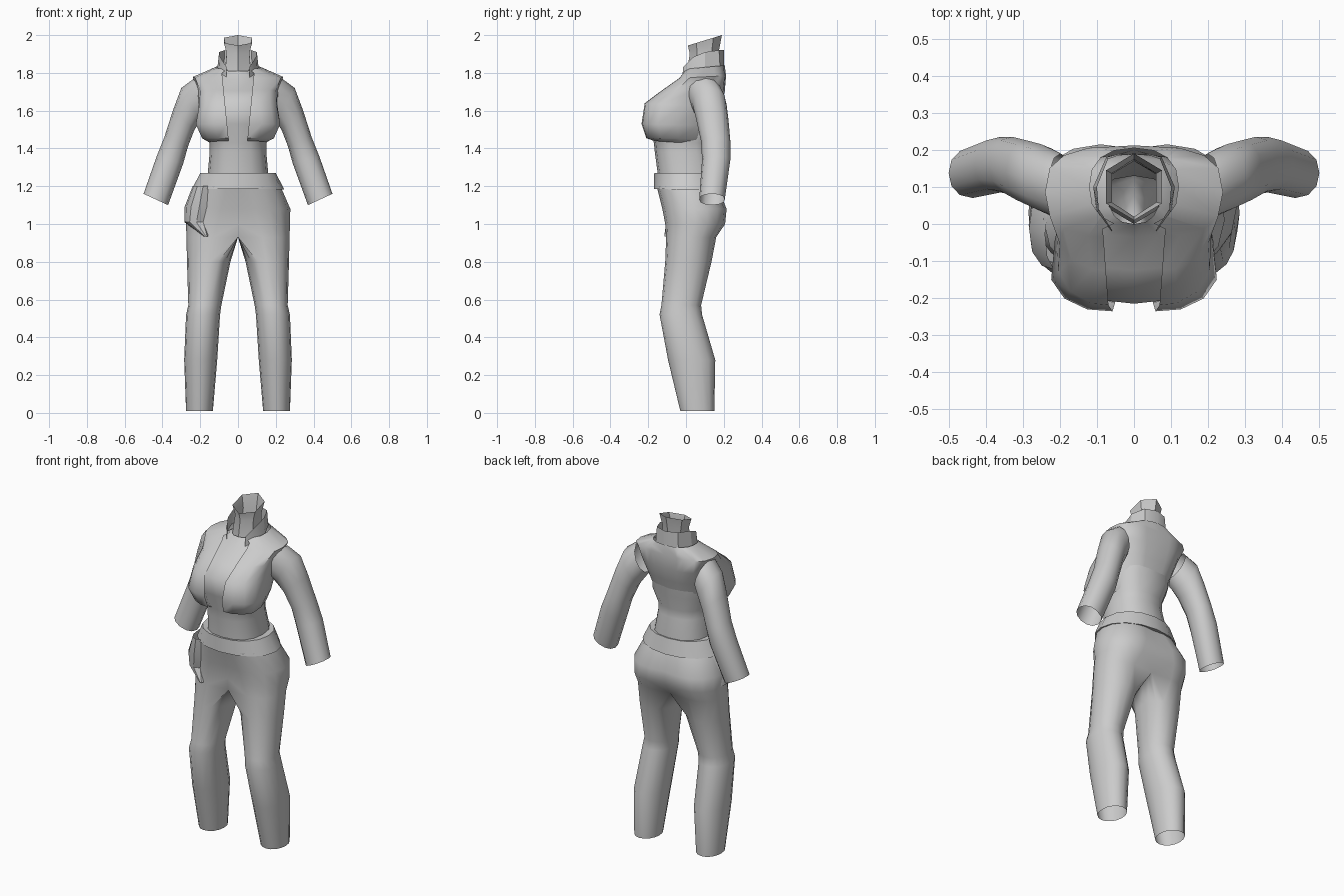
import bpy, bmesh, math
from mathutils import Vector

old = bpy.data.objects.get("Cube")
if old:
    bpy.data.objects.remove(old, do_unlink=True)

# One grey cloth material
GREY = (0.6, 0.6, 0.6, 1)
cloth = bpy.data.materials.new("grey_cloth")
cloth.use_nodes = True
cloth.diffuse_color = GREY
cloth.node_tree.nodes["Principled BSDF"].inputs["Base Color"].default_value = GREY


def power(value, p):
    return math.copysign(abs(value) ** (2 / p), value)


def section(center, u, v, p=2.2, inner=1, pin=None, n=16, taper=0):
    """Rounded ring; the -u half has its own width and squareness, taper narrows the +v end."""
    ring = []
    for i in range(n):
        a = 2 * math.pi * i / n
        c, s = math.cos(a), math.sin(a)
        if abs(c) < 1e-6:
            c = 0
        side = inner * power(c, pin or p) if c < 0 else power(c, p)
        side *= 1 - taper * max(0, s + .3)
        ring.append(Vector(center) + Vector(u) * side + Vector(v) * power(s, p))
    return ring


def hoop(hw, yf, yb, zf, zb, p=2.4, taper=0):
    """Ring about the body axis, tilted from front height to back height."""
    return section((0, (yf + yb) / 2, (zf + zb) / 2), (hw, 0, 0),
                   (0, (yb - yf) / 2, (zb - zf) / 2), p, taper=taper)


def loft(name, rings, closed=True, mirror=False, trim=None, angle=40):
    bm = bmesh.new()
    rows = [[bm.verts.new(co) for co in ring] for ring in rings]
    n = len(rows[0])
    for low, high in zip(rows, rows[1:]):
        for i in range(n if closed else n - 1):
            j = (i + 1) % n
            bm.faces.new((low[i], low[j], high[j], high[i]))
    bmesh.ops.recalc_face_normals(bm, faces=bm.faces)
    if trim:
        trim(bm)
    mesh = bpy.data.meshes.new(name)
    bm.to_mesh(mesh)
    bm.free()
    mesh.materials.append(cloth)
    ob = bpy.data.objects.new(name, mesh)
    bpy.context.collection.objects.link(ob)
    if mirror:
        ob.modifiers.new("Mirror", "MIRROR")
    bpy.ops.object.select_all(action="DESELECT")
    ob.select_set(True)
    bpy.context.view_layer.objects.active = ob
    bpy.ops.object.shade_smooth_by_angle(angle=math.radians(angle))


# Inner bodysuit
loft("bodysuit", [hoop(*r) for r in (
    (.165, -.15, .16, 1.2, 1.2),
    (.16, -.15, .165, 1.27, 1.27),
    (.15, -.165, .14, 1.38, 1.38),
    (.15, -.17, .14, 1.43, 1.43),
    (.17, -.2, .162, 1.53, 1.52, 3),
    (.17, -.215, .17, 1.64, 1.62, 3),
    (.16, -.125, .19, 1.705, 1.7, 3),
    (.15, -.035, .18, 1.765, 1.77),
    (.07, 0, .17, 1.81, 1.82))], angle=65)


# Open sleeveless jacket, split by a tapering strip at the front
def open_front(bm):
    for side in (-1, 1):
        bmesh.ops.bisect_plane(bm, geom=bm.verts[:] + bm.edges[:] + bm.faces[:],
                               plane_co=(side * .05, 0, 1.45), plane_no=(side, 0, -.1))
    strip = []
    for f in bm.faces:
        m = f.calc_center_median()
        if m.y < 0 and abs(m.x) < .05 + .1 * (m.z - 1.45):
            strip.append(f)
    bmesh.ops.delete(bm, geom=strip, context="FACES")


loft("jacket", [hoop(*r) for r in (
    (.16, -.175, .13, 1.44, 1.42, 2.6, .25),
    (.2, -.215, .135, 1.455, 1.45, 3, .3),
    (.235, -.24, .15, 1.53, 1.52, 3.1, .3),
    (.215, -.225, .185, 1.64, 1.62, 3, .1),
    (.212, -.13, .205, 1.71, 1.7, 3),
    (.24, -.04, .212, 1.772, 1.785, 2.9),
    (.12, -.005, .205, 1.82, 1.84, 2.4))], trim=open_front, angle=50)

# Belt with turned-in edges
loft("belt", [hoop(*r) for r in (
    (.2, -.14, .16, 1.2, 1.19, 2.1),
    (.245, -.17, .195, 1.185, 1.18, 2.1),
    (.2, -.168, .175, 1.27, 1.27, 2.2),
    (.15, -.14, .15, 1.265, 1.265))], angle=30)

# Trousers: one half is lofted and mirrored, open along the middle above the crotch
LEG = (  # middle x, outer reach, inner reach, front, back, height, inner squareness
    (.06, .165, .06, -.155, .165, 1.2, 60),
    (.09, .187, .09, -.125, .215, 1.08, 60),
    (.11, .165, .11, -.11, .207, 1, 40),
    (.13, .143, .13, -.105, .16, .93, 8),
    (.15, .12, .11, -.11, .135, .8, 2.2),
    (.18, .083, .092, -.13, .08, .57, 2),
    (.185, .09, .09, -.14, .085, .52, 2),
    (.2, .085, .09, -.095, .155, .28, 2),
    (.205, .07, .072, -.03, .15, .01, 2))


def open_middle(bm):
    for v in bm.verts:
        if v.co.z > .92 and v.co.x < .03:
            v.co.x = 0
    wall = [f for f in bm.faces if all(v.co.x < .001 for v in f.verts)]
    bmesh.ops.delete(bm, geom=wall, context="FACES")


loft("trousers", [section((x, (f + b) / 2, z), (ro, 0, 0), (0, (b - f) / 2, 0),
                          2.1, ri / ro, pin)
                  for x, ro, ri, f, b, z, pin in LEG],
     mirror=True, trim=open_middle, angle=60)

# Sleeves, each ring spanning from an outer to an inner point
SLEEVE = (  # outer x, outer z, inner x, inner z, front, back
    (.23, 1.772, .165, 1.6, .01, .19),
    (.3, 1.72, .2, 1.545, .035, .215),
    (.345, 1.6, .23, 1.5, .055, .225),
    (.39, 1.46, .265, 1.41, .08, .235),
    (.43, 1.36, .29, 1.32, .085, .235),
    (.5, 1.16, .37, 1.1, .07, .205))
loft("sleeves", [section(((xo + xi) / 2, (f + b) / 2, (zo + zi) / 2),
                         ((xo - xi) / 2, 0, (zo - zi) / 2), (0, (b - f) / 2, 0), n=12)
                 for xo, zo, xi, zi, f, b in SLEEVE], mirror=True)

# Standing collar, open at the throat
loft("collar", [
    [(0, .2, 1.83), (.075, .18, 1.83), (.11, .1, 1.82), (.1, .03, 1.79), (.06, -.02, 1.77)],
    [(0, .2, 1.92), (.07, .175, 1.92), (.1, .1, 1.91), (.095, .04, 1.885), (.06, -.015, 1.83)]],
    closed=False, mirror=True, angle=30)

# High six-sided neck with a corner at the front
NECK = (  # half width, front, back, front height, back height
    (.07, 0, .17, 1.78, 1.8),
    (.06, .02, .175, 1.9, 1.92),
    (.075, .01, .19, 1.945, 2))
loft("neck", [section((0, (f + b) / 2, (zf + zb) / 2), (0, (b - f) / 2, (zb - zf) / 2),
                      (w / math.sin(math.pi / 3), 0, 0), 2, n=6)
              for w, f, b, zf, zb in NECK], angle=30)

# Hip pouch wrapping the right side, closing to a tip at the front
POUCH = (  # middle x, half width, front, back, height
    (-.185, .055, -.135, .08, 1.2),
    (-.205, .078, -.125, .1, 1.09),
    (-.22, .064, -.105, .1, 1.01),
    (-.17, .012, -.115, -.08, .935))
loft("hip_pouch", [section((x, (f + b) / 2, z), (w, 0, 0), (0, (b - f) / 2, 0), 2.4, n=12)
                   for x, w, f, b, z in POUCH], angle=30)
